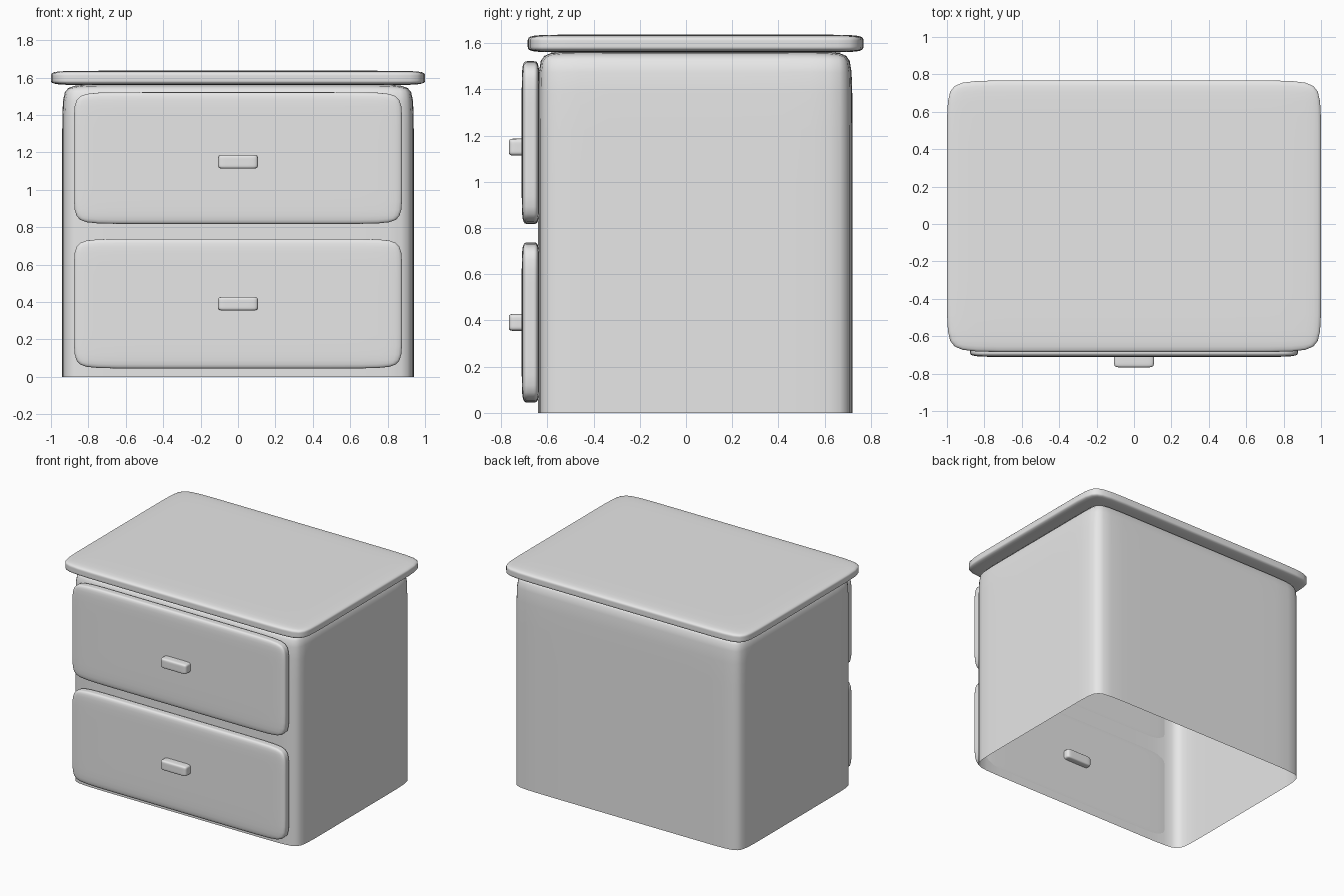
import bpy
import bmesh
from mathutils import Vector

cube = bpy.data.objects.get("Cube")
if cube:
    bpy.data.objects.remove(cube)

grey = bpy.data.materials.new("plain grey")
grey.use_nodes = True
colour = (0.8, 0.8, 0.8, 1)
grey.diffuse_color = colour
grey.node_tree.nodes["Principled BSDF"].inputs["Base Color"].default_value = colour


def soft_box(name, low, high, inset, open_bottom=False):
    """Box with support loops at the given insets, rounded by subdivision."""
    low, high = Vector(low), Vector(high)
    bm = bmesh.new()
    bmesh.ops.create_cube(bm, size=1)
    for v in bm.verts:
        for i in range(3):
            v.co[i] = low[i] if v.co[i] < 0 else high[i]
    for axis in range(3):
        normal = Vector((0, 0, 0))
        normal[axis] = 1
        cuts = [high[axis] - inset[axis]]
        if not (open_bottom and axis == 2):
            cuts.append(low[axis] + inset[axis])
        for cut in cuts:
            bmesh.ops.bisect_plane(bm, geom=bm.verts[:] + bm.edges[:] + bm.faces[:],
                                   plane_co=normal * cut, plane_no=normal)
    if open_bottom:
        bm.normal_update()
        bottom = [f for f in bm.faces if f.normal.z < -0.9]
        bmesh.ops.delete(bm, geom=bottom, context="FACES")
    for f in bm.faces:
        f.smooth = True
    mesh = bpy.data.meshes.new(name)
    bm.to_mesh(mesh)
    bm.free()
    mesh.materials.append(grey)
    obj = bpy.data.objects.new(name, mesh)
    bpy.context.scene.collection.objects.link(obj)
    soften = obj.modifiers.new("soften", "SUBSURF")
    soften.levels = soften.render_levels = 2
    return obj


# Cabinet shell, open underneath, and the overhanging top
soft_box("cabinet_body", (-0.94, -0.64, 0), (0.94, 0.72, 1.565), (0.2, 0.16, 0.12), True)
soft_box("table_top", (-1, -0.685, 1.56), (1, 0.768, 1.637), (0.25, 0.18, 0.025))

# Two drawers, each with a small pull that passes through the front
for label, bottom, top in (("lower", 0.045, 0.738), ("upper", 0.818, 1.522)):
    soft_box(label + "_drawer", (-0.877, -0.711, bottom), (0.877, -0.634, top), (0.2, 0.025, 0.13))
    middle = (bottom + top) / 2 + (0 if label == "lower" else -0.02)
    soft_box(label + "_handle", (-0.107, -0.767, middle - 0.037), (0.107, -0.59, middle + 0.037),
             (0.045, 0.03, 0.022))
